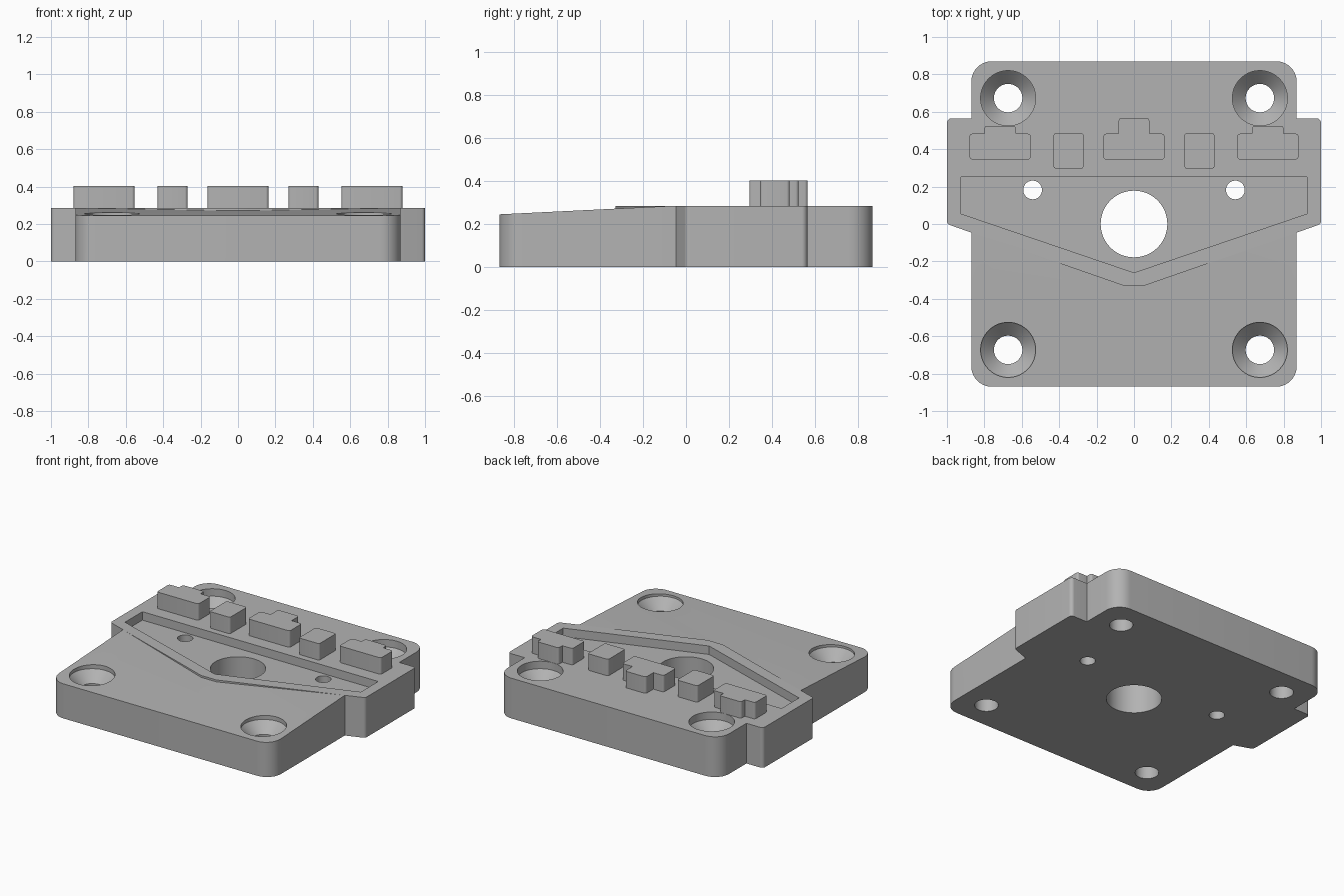
import bpy, bmesh, math
from mathutils import Vector

if "Cube" in bpy.data.objects:
    bpy.data.objects.remove(bpy.data.objects["Cube"])

grey = bpy.data.materials.new("plain grey")
grey.diffuse_color = (0.45, 0.45, 0.45, 1)
grey.use_nodes = True
grey.node_tree.nodes["Principled BSDF"].inputs["Base Color"].default_value = grey.diffuse_color


def rounded(points, steps=10):
    """Turn (x, y, radius) corners into an outline with filleted corners."""
    out = []
    for i, (x, y, r) in enumerate(points):
        p = Vector((x, y))
        if r == 0:
            out.append(p)
            continue
        a = (Vector(points[i - 1][:2]) - p).normalized()
        b = (Vector(points[(i + 1) % len(points)][:2]) - p).normalized()
        half = a.angle(b) / 2
        c = p + (a + b).normalized() * r / math.sin(half)
        s, e = p + a * r / math.tan(half) - c, p + b * r / math.tan(half) - c
        turn = s.angle_signed(e)  # clockwise positive
        for k in range(steps + 1):
            t = -turn * k / steps
            out.append(c + Vector((s.x * math.cos(t) - s.y * math.sin(t),
                                   s.x * math.sin(t) + s.y * math.cos(t))))
    return out


def mirrored(half):
    return half + [(-x, y, r) for x, y, r in reversed(half)]


def finish(name, bm):
    bmesh.ops.recalc_face_normals(bm, faces=bm.faces)
    me = bpy.data.meshes.new(name)
    bm.to_mesh(me)
    bm.free()
    me.materials.append(grey)
    ob = bpy.data.objects.new(name, me)
    bpy.context.collection.objects.link(ob)
    return ob


def prism(name, outline, bottom, top):
    """Extrude an outline; bottom is a height or a function of y."""
    bm = bmesh.new()
    low = bottom if callable(bottom) else (lambda y: bottom)
    lo = [bm.verts.new((p.x, p.y, low(p.y))) for p in outline]
    hi = [bm.verts.new((p.x, p.y, top)) for p in outline]
    bm.faces.new(lo)
    bm.faces.new(hi)
    n = len(lo)
    for i in range(n):
        j = (i + 1) % n
        bm.faces.new((lo[i], lo[j], hi[j], hi[i]))
    return finish(name, bm)


def lathe(name, x, y, profile, n=64):
    """Stack of circles (radius, z) used as a hole cutter."""
    bm = bmesh.new()
    rings = [[bm.verts.new((x + r * math.cos(2 * math.pi * k / n),
                            y + r * math.sin(2 * math.pi * k / n), z))
              for k in range(n)] for r, z in profile]
    for a, b in zip(rings, rings[1:]):
        for k in range(n):
            bm.faces.new((a[k], a[(k + 1) % n], b[(k + 1) % n], b[k]))
    bm.faces.new(rings[0])
    bm.faces.new(rings[-1])
    return finish(name, bm)


TOP = 0.285

# plate with rounded corners and side wings
plate = prism("base_plate", rounded(mirrored([
    (0.87, -0.87, 0.11), (0.87, -0.046, 0), (1.0, 0.0, 0.025),
    (1.0, 0.565, 0.025), (0.87, 0.565, 0), (0.87, 0.87, 0.11)])), 0, TOP)

cutters = []
# sloping front, leaving the raised V-shaped land
cutters.append(prism("front_slope_cutter", rounded(mirrored([
    (1.2, -1.2, 0), (1.2, -0.05, 0), (0.86, -0.05, 0), (0.06, -0.328, 0)])),
    lambda y: TOP + (y + 0.05) * 0.0488, 0.5))
# five-sided pocket
cutters.append(prism("pocket_cutter", rounded([
    (0.925, 0.25, 0), (-0.925, 0.25, 0), (-0.925, 0.055, 0),
    (0, -0.26, 0), (0.925, 0.055, 0)]), 0.225, 0.5))
# centre bore, dowel holes, countersunk screw holes
cutters.append(lathe("centre_bore_cutter", 0, 0, [(0.178, -0.1), (0.178, 0.5)], 96))
for sx in (-1, 1):
    cutters.append(lathe("dowel_hole_cutter", sx * 0.542, 0.182, [(0.05, -0.1), (0.05, 0.5)], 40))
    for sy in (-1, 1):
        cutters.append(lathe("screw_hole_cutter", sx * 0.673, sy * 0.673,
                             [(0.076, -0.1), (0.076, 0.16), (0.147, 0.232), (0.147, 0.5)]))


def boolean(ob, other, op):
    m = ob.modifiers.new(other.name, 'BOOLEAN')
    m.operation, m.solver, m.object = op, 'EXACT', other
    bpy.context.view_layer.objects.active = ob
    bpy.ops.object.modifier_apply(modifier=m.name)


for c in cutters:
    boolean(plate, c, 'DIFFERENCE')
    bpy.data.objects.remove(c)


# raised locating blocks
def tee(name, cx, half, y0, y1, tab, y2):
    r = 0.015
    pts = mirrored([(half, y0, r), (half, y1, r), (tab, y1, 0), (tab, y2, r)])
    return prism(name, rounded([(x + cx, y, q) for x, y, q in pts], 4), TOP - 0.005, 0.402)


blocks = [tee("centre_tee_block", 0, 0.163, 0.345, 0.483, 0.082, 0.567)]
for side, s in (("left", -1), ("right", 1)):
    blocks.append(tee(side + "_tee_block", s * 0.716, 0.163, 0.345, 0.483, 0.084, 0.525))
    x = s * 0.35
    blocks.append(prism(side + "_square_block", rounded([
        (x - 0.08, 0.295, 0.015), (x + 0.08, 0.295, 0.015),
        (x + 0.08, 0.487, 0.015), (x - 0.08, 0.487, 0.015)], 4), TOP - 0.005, 0.402))

# smooth the round walls, keep edges sharp
for ob in [plate] + blocks:
    bpy.ops.object.select_all(action='DESELECT')
    ob.select_set(True)
    bpy.context.view_layer.objects.active = ob
    bpy.ops.object.shade_smooth_by_angle(angle=math.radians(25))
